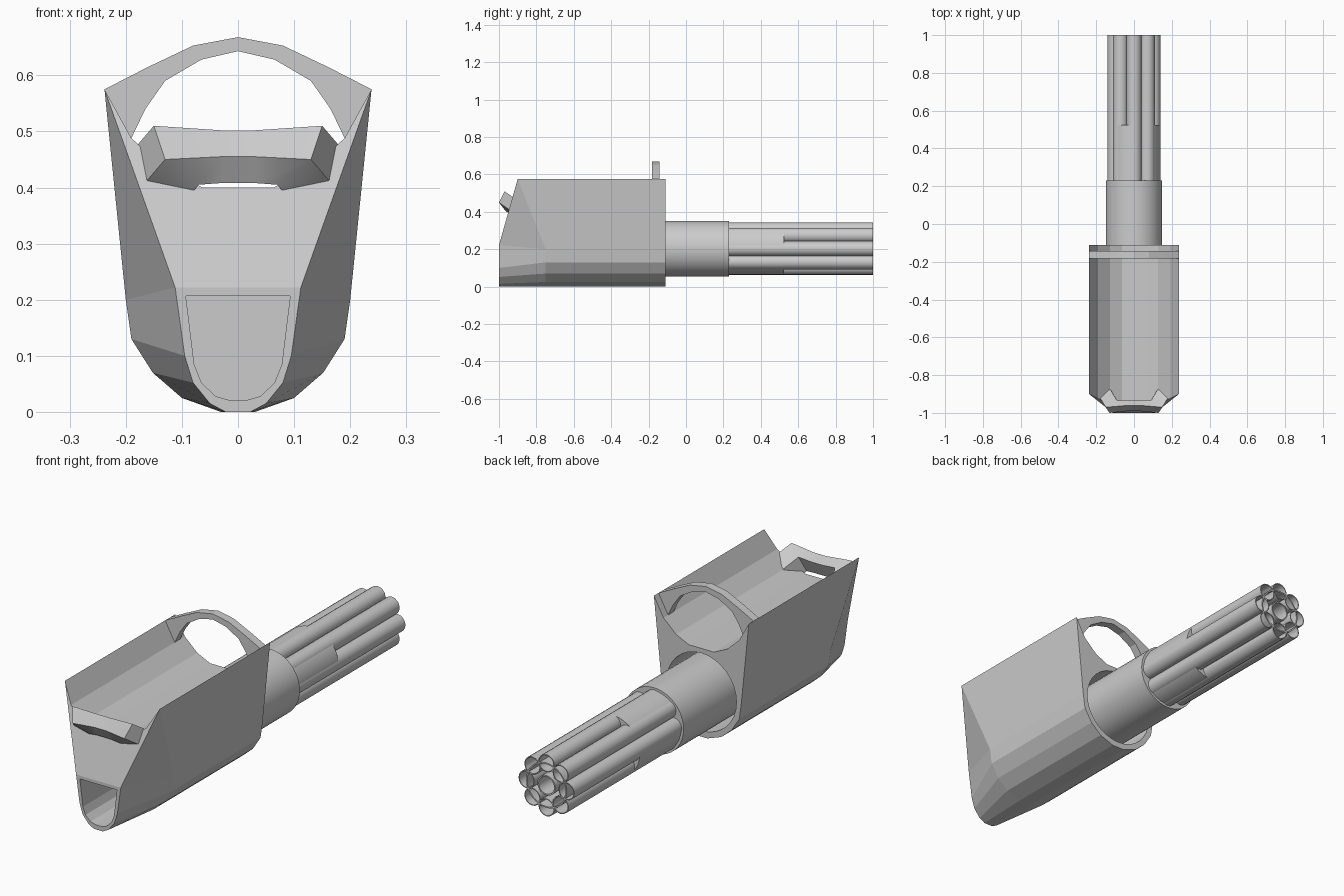
import bpy, bmesh
from math import cos, sin, pi, radians

if "Cube" in bpy.data.objects:
    bpy.data.objects.remove(bpy.data.objects["Cube"])

AXIS_Z = 0.203


def make(name, verts, faces, smooth=None):
    me = bpy.data.meshes.new(name)
    me.from_pydata(verts, [], faces)
    bm = bmesh.new()
    bm.from_mesh(me)
    bmesh.ops.recalc_face_normals(bm, faces=bm.faces)
    bm.to_mesh(me)
    bm.free()
    ob = bpy.data.objects.new(name, me)
    bpy.context.collection.objects.link(ob)
    if smooth:
        bpy.ops.object.select_all(action='DESELECT')
        ob.select_set(True)
        bpy.context.view_layer.objects.active = ob
        bpy.ops.object.shade_smooth_by_angle(angle=radians(smooth))
    return ob


def prism(name, outline, y0, y1, smooth=None):
    """Extrude an x-z outline along y."""
    n = len(outline)
    verts = [(x, y, z) for y in (y0, y1) for x, z in outline]
    faces = [(i, (i + 1) % n, n + (i + 1) % n, n + i) for i in range(n)]
    faces += [tuple(range(n)), tuple(range(n, 2 * n))]
    return make(name, verts, faces, smooth)


def circle(r, n, cx=0, cz=AXIS_Z):
    return [(cx + r * cos(2 * pi * i / n), cz + r * sin(2 * pi * i / n)) for i in range(n)]


def pipe(name, r, wall, y0, y1, n=24, cx=0, cz=AXIS_Z):
    """Open tube along y with a wall thickness."""
    loops = [(r, y0), (r, y1), (r - wall, y1), (r - wall, y0)]
    verts = [(x, y, z) for rr, y in loops for x, z in circle(rr, n, cx, cz)]
    faces = [(k * n + i, k * n + (i + 1) % n, (k + 1) % 4 * n + (i + 1) % n, (k + 1) % 4 * n + i)
             for k in range(4) for i in range(n)]
    return make(name, verts, faces, 35)


def mirrored(half):
    """Close a right-hand x-z half outline with its mirror image."""
    return half + [(-x, z) for x, z in reversed(half) if x > 1e-6]


def cut(ob, cutter):
    cutter.hide_render = True
    cutter.hide_set(True)
    m = ob.modifiers.new("cut", 'BOOLEAN')
    m.object = cutter
    m.solver = 'EXACT'
    bpy.context.view_layer.objects.active = ob
    bpy.ops.object.modifier_apply(modifier=m.name)
    bpy.data.objects.remove(cutter)


# Hull: faceted trough body tapering to a narrow mouth
BACK = -0.11
trough = [(0.063, 0.40), (0.127, 0.43), (0.19, 0.488), (0.238, 0.575)]
side = [(0.2, 0.2), (0.19, 0.13), (0.152, 0.07), (0.1, 0.025), (0.03, 0.0)]
mouth = [(0.112, 0.222), (0.095, 0.1), (0.08, 0.052), (0.05, 0.015), (0.022, 0.0)]


def slope_y(z):
    return -1 + (z - 0.222) * 0.283


verts = []
for s in (1, -1):
    verts += [(s * x, BACK, z) for x, z in trough + side]           # 0-8
    verts += [(s * x, slope_y(z), z) for x, z in trough]            # 9-12
    verts += [(s * x, -0.75, z) for x, z in side]                   # 13-17
    verts += [(s * x, -1, z) for x, z in mouth]                     # 18-22
N = 23
faces = []
for o in (0, N):
    half = [(i, i + 1, i + 10, i + 9) for i in range(3)]
    half += [(3, 4, 13, 12), (12, 13, 18)]
    half += [(i, i + 1, i + 10, i + 9) for i in range(4, 8)]
    half += [(i, i + 1, i + 6, i + 5) for i in range(13, 17)]
    faces += [tuple(v + o for v in f) for f in half]
faces += [(0, 9, 9 + N, N), (8, 17, 17 + N, 8 + N), (17, 22, 22 + N, 17 + N)]
faces.append(tuple(range(9)) + tuple(range(8 + N, N - 1, -1)))
faces.append((18, 12, 11, 10, 9, 9 + N, 10 + N, 11 + N, 12 + N, 18 + N))
faces.append(tuple(range(18, 23)) + tuple(range(22 + N, 17 + N, -1)))
hull = make("hull", verts, faces)

# Mouth recess and rear barrel socket
cut(hull, prism("mouth_cutter", mirrored([(0.093, 0.207), (0.078, 0.085), (0.065, 0.052),
                                          (0.04, 0.028), (0.015, 0.021)]), -1.1, -0.75))
cut(hull, prism("socket_cutter", circle(0.176, 32), -0.4, 0))

# Arch over the back of the trough
right = [(0.08, 0.653), (0.16, 0.615), (0.238, 0.575), (0.19, 0.488),
         (0.165, 0.54), (0.13, 0.59), (0.065, 0.628)]
arch = [(0, 0.668)] + right + [(0, 0.643)] + [(-x, z) for x, z in reversed(right)]
prism("arch", arch, -0.182, -0.143)

# Front carry handle: four-sided bar whose ends bend back into the hull
end = [(0.15, -0.97, 0.51), (0.13, -1.0, 0.45), (0.07, -0.965, 0.405), (0.09, -0.935, 0.475)]
foot = [(x + 0.036, y + 0.06, z - 0.042) for x, y, z in end]
mid = [(0.03, -0.96, 0.502), (0.03, -0.99, 0.455), (0.03, -0.963, 0.408), (0.03, -0.935, 0.47)]
rings = [foot, end, mid]
rings += [[(-x, y, z) for x, y, z in r] for r in reversed(rings)]
faces = [(k * 4 + i, k * 4 + (i + 1) % 4, k * 4 + 4 + (i + 1) % 4, k * 4 + 4 + i)
         for k in range(5) for i in range(4)]
faces += [(0, 1, 2, 3), (20, 21, 22, 23)]
make("handle", [v for r in rings for v in r], faces, 30)

# Barrel housing
prism("barrel_housing", circle(0.149, 40), -0.39, 0.23, 35)

# Barrel cluster: centre pipe, carrier pipe and eight open barrels
pipe("centre_pipe", 0.045, 0.006, 0.2, 1)
pipe("carrier_pipe", 0.102, 0.006, 0.2, 1, 32)
for i in range(8):
    a = i * pi / 4
    pipe(f"barrel_{i + 1}", 0.04, 0.004, 0.2, 1, 16, 0.1 * cos(a), AXIS_Z + 0.1 * sin(a))

# Curved clamp segments filling gaps between barrels
for i in range(4):
    a = [radians(22.5 + 90 * i - 28 + 7 * k) for k in range(9)]
    outline = [(0.137 * cos(t), AXIS_Z + 0.137 * sin(t)) for t in a]
    outline += [(0.098 * cos(t), AXIS_Z + 0.098 * sin(t)) for t in reversed(a)]
    prism(f"barrel_clamp_{i + 1}", outline, 0.22, 0.525, 35)
